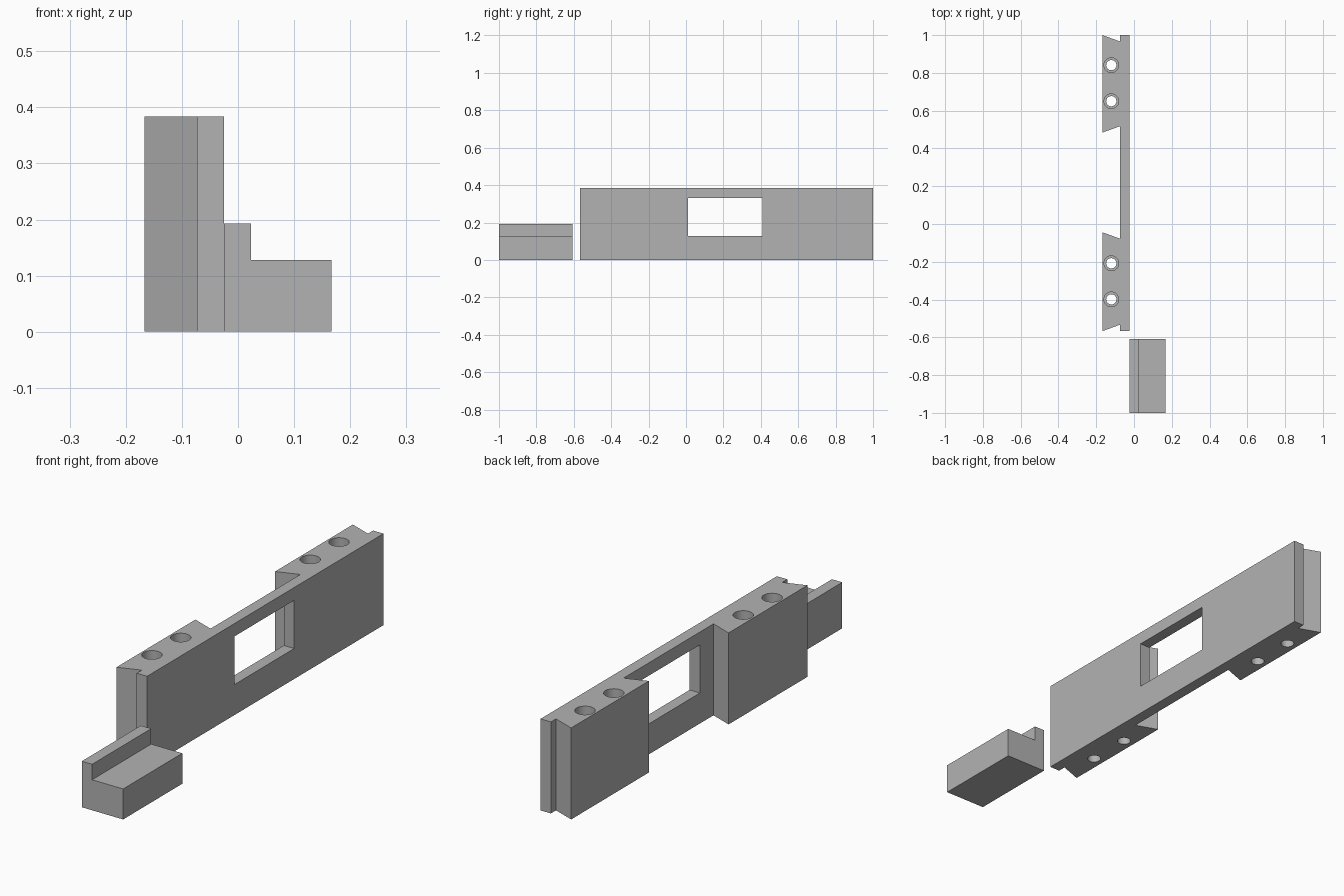
import bpy
import bmesh
from math import cos, sin, tau, radians

if "Cube" in bpy.data.objects:
    bpy.data.objects.remove(bpy.data.objects["Cube"])

grey = bpy.data.materials.new("plain grey")
grey.use_nodes = True
colour = (0.45, 0.45, 0.45, 1)
grey.diffuse_color = colour
grey.node_tree.nodes["Principled BSDF"].inputs["Base Color"].default_value = colour

HEIGHT = 0.384
SEGMENTS = 40


def loft(bm, rings):
    """Skin a stack of equal-length rings and cap both ends."""
    loops = [[bm.verts.new(p) for p in ring] for ring in rings]
    for a, b in zip(loops, loops[1:]):
        for i in range(len(a)):
            j = (i + 1) % len(a)
            bm.faces.new((a[i], a[j], b[j], b[i]))
    bm.faces.new(loops[0][::-1])
    bm.faces.new(loops[-1])


def make_object(name, bm):
    bmesh.ops.recalc_face_normals(bm, faces=bm.faces)
    mesh = bpy.data.meshes.new(name)
    bm.to_mesh(mesh)
    bm.free()
    mesh.materials.append(grey)
    ob = bpy.data.objects.new(name, mesh)
    bpy.context.collection.objects.link(ob)
    return ob


def circle(x, y, z, r):
    return [(x + r * cos(tau * i / SEGMENTS), y + r * sin(tau * i / SEGMENTS), z)
            for i in range(SEGMENTS)]


# Long plate with two dovetailed pads, as one plan outline
back, step, front = -0.167, -0.073, -0.025
start, end, slant = -0.567, 1.0, 0.034
pads = [(start, -0.044), (0.484, end)]
outline = [(front, start), (step, start)]
for low, high in pads:
    outline += [(step, low + slant), (back, low), (back, high), (step, high - slant)]
outline += [(step, end), (front, end)]
bm = bmesh.new()
loft(bm, [[(x, y, z) for x, y in outline] for z in (0, HEIGHT)])
rail = make_object("slotted_rail", bm)

# Cutters: rectangular window and four counterbored screw holes
bm = bmesh.new()
loft(bm, [[(x, 0.012, 0.128), (x, 0.408, 0.128), (x, 0.408, 0.33), (x, 0.012, 0.33)]
          for x in (-0.1, 0.1)])
for y in (-0.399, -0.208, 0.65, 0.841):
    loft(bm, [circle(-0.12, y, z, r) for z, r in
              ((-0.05, 0.027), (0.1, 0.027), (0.1, 0.039), (HEIGHT + 0.05, 0.039))])
cutter = make_object("rail_cutter", bm)
cutter.hide_render = True

cut = rail.modifiers.new("openings", "BOOLEAN")
cut.operation = "DIFFERENCE"
cut.solver = "EXACT"
cut.object = cutter
bpy.ops.object.select_all(action="DESELECT")
bpy.context.view_layer.objects.active = rail
rail.select_set(True)
bpy.ops.object.modifier_apply(modifier=cut.name)
bpy.data.objects.remove(cutter)
bpy.ops.object.shade_smooth_by_angle(angle=radians(30))

# Separate L-shaped block with a raised lip
profile = [(-0.025, 0), (0.167, 0), (0.167, 0.128), (0.023, 0.128),
           (0.023, 0.193), (-0.025, 0.193)]
bm = bmesh.new()
loft(bm, [[(x, y, z) for x, z in profile] for y in (-1.0, -0.608)])
make_object("stepped_block", bm)
